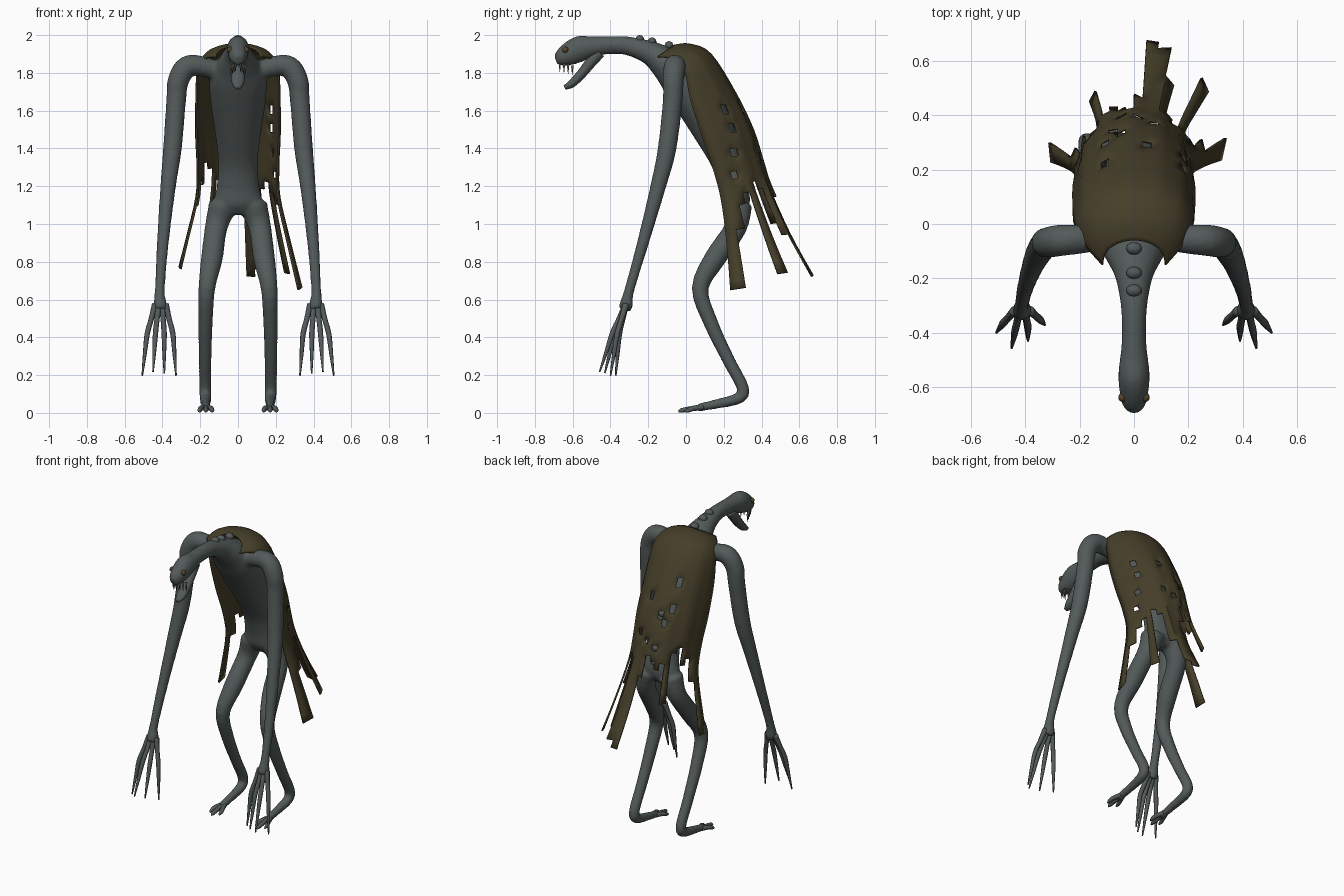
import bpy, bmesh, math
from mathutils import Vector

if "Cube" in bpy.data.objects:
    bpy.data.objects.remove(bpy.data.objects["Cube"])


def material(name, rgb):
    m = bpy.data.materials.new(name)
    m.use_nodes = True
    m.diffuse_color = (*rgb, 1)
    bsdf = m.node_tree.nodes["Principled BSDF"]
    bsdf.inputs["Base Color"].default_value = (*rgb, 1)
    bsdf.inputs["Roughness"].default_value = 0.8
    return m


SKIN = material("grey skin", (0.086, 0.104, 0.101))
CLOTH = material("brown cloth", (0.06, 0.048, 0.022))
EYE = material("amber eye", (0.095, 0.06, 0.022))
TOOTH = material("dull tooth", (0.11, 0.11, 0.09))


def finish(name, bm, mat):
    bmesh.ops.recalc_face_normals(bm, faces=bm.faces)
    me = bpy.data.meshes.new(name)
    bm.to_mesh(me)
    bm.free()
    me.materials.append(mat)
    for p in me.polygons:
        p.use_smooth = True
    ob = bpy.data.objects.new(name, me)
    bpy.context.collection.objects.link(ob)
    return ob


def spline(rows, steps):
    """Smooth curve through rows of numbers (Catmull-Rom)."""
    v = [Vector(r) for r in rows]
    out = []
    for i in range(len(v) - 1):
        a, b, c, d = v[max(i - 1, 0)], v[i], v[i + 1], v[min(i + 2, len(v) - 1)]
        for k in range(steps):
            t = k / steps
            out.append(0.5 * (2 * b + (c - a) * t + (2 * a - 5 * b + 4 * c - d) * t ** 2
                              + (3 * b - a - 3 * c + d) * t ** 3))
    return out + [v[-1]]


def tube(bm, rows, sides=14, steps=4):
    """Sweep along rows of x, y, z, sideways radius, other radius."""
    pts = spline(rows, steps)
    rings = []
    side = None
    for i, p in enumerate(pts):
        d = (pts[min(i + 1, len(pts) - 1)] - pts[max(i - 1, 0)])[:3]
        d = Vector(d).normalized()
        if side is None:
            side = Vector((1, 0, 0)) if abs(d.x) < 0.8 else Vector((0, 0, 1))
        side = (side - d * side.dot(d)).normalized()
        up = d.cross(side)
        c = Vector(p[:3])
        rings.append([bm.verts.new(c + side * p[3] * math.cos(a) + up * p[4] * math.sin(a))
                      for a in (2 * math.pi * k / sides for k in range(sides))])
    for r, s in zip(rings, rings[1:]):
        for k in range(sides):
            n = (k + 1) % sides
            bm.faces.new((r[k], r[n], s[n], s[k]))
    bm.faces.new(rings[0])
    bm.faces.new(rings[-1])


def mirrored(rows, s):
    """Flip x and double a single radius."""
    return [(s * r[0], r[1], r[2], r[3], r[-1]) for r in rows]


def ball(name, loc, size, mat):
    bm = bmesh.new()
    bmesh.ops.create_uvsphere(bm, u_segments=14, v_segments=10, radius=1)
    bmesh.ops.scale(bm, vec=size, verts=bm.verts)
    bmesh.ops.translate(bm, vec=loc, verts=bm.verts)
    return finish(name, bm, mat)


# Body: pelvis to snout, arms and legs, blended into one skin
SPINE = [(.27, 1.05, .09, .04), (.265, 1.11, .128, .075), (.25, 1.2, .113, .076),
         (.215, 1.33, .105, .083), (.145, 1.5, .125, .11), (.055, 1.66, .148, .12),
         (-.03, 1.78, .15, .115), (-.12, 1.86, .105, .085), (-.2, 1.91, .068, .062),
         (-.32, 1.945, .047, .049), (-.44, 1.945, .046, .049), (-.5, 1.938, .053, .056),
         (-.56, 1.928, .058, .069), (-.62, 1.9, .053, .062), (-.665, 1.878, .042, .045),
         (-.69, 1.868, .022, .025)]
ARM = [(.08, -.04, 1.8, .05), (.19, -.055, 1.835, .054), (.27, -.06, 1.832, .059),
       (.316, -.068, 1.76, .057), (.327, -.07, 1.66, .053), (.347, -.1, 1.4, .05),
       (.37, -.147, 1.2, .042), (.398, -.228, .9, .032), (.414, -.3, .65, .027),
       (.412, -.315, .58, .036), (.412, -.325, .545, .033)]
LEG = [(.08, .275, 1.1, .077), (.116, .262, .98, .06), (.138, .155, .82, .058),
       (.165, .075, .66, .045), (.172, .13, .48, .039), (.174, .225, .28, .034),
       (.174, .3, .135, .033), (.172, .28, .078, .031), (.17, .15, .045, .025),
       (.17, .06, .027, .022)]
bm = bmesh.new()
tube(bm, [(0, *r) for r in SPINE], sides=20)
for s in (-1, 1):
    tube(bm, mirrored(ARM, s))
    tube(bm, mirrored(LEG, s))
body = finish("body", bm, SKIN)
remesh = body.modifiers.new("blend", "REMESH")
remesh.mode = "VOXEL"
remesh.voxel_size = 0.011
remesh.use_smooth_shade = True
soften = body.modifiers.new("soften", "SMOOTH")
soften.iterations = 5

# Fingers and toes
TIPS = [(.507, -.4, .197), (.45, -.457, .217), (.39, -.43, .21), (.328, -.372, .197)]
for s, label in ((-1, "right"), (1, "left")):
    bm = bmesh.new()
    for i, tip in enumerate(TIPS):
        root = Vector((.438 - .018 * i, -.318, .575))
        knuckle = root.lerp(Vector(tip), .42) + Vector((.014 - .01 * i, -.012, 0))
        tube(bm, mirrored([(*root, .018), (*root.lerp(knuckle, .5), .014), (*knuckle, .014),
                           (*knuckle.lerp(Vector(tip), .5), .01), (*tip, .004)], s), sides=8)
    finish(label + "_fingers", bm, SKIN)
    bm = bmesh.new()
    for dx in (-.033, 0, .033):
        end = -.04 + abs(dx)
        tube(bm, mirrored([(.17 + dx * .2, .09, .03, .016), (.17 + dx * .8, .04, .024, .014),
                           (.17 + dx, end + .02, .014, .012), (.17 + dx, end, .007, .005)], s),
             sides=8)
    finish(label + "_toes", bm, SKIN)

# Lower jaw, teeth and eyes
bm = bmesh.new()
tube(bm, [(0, -.46, 1.91, .036, .035), (0, -.505, 1.855, .038, .03), (0, -.555, 1.793, .037, .026),
          (0, -.605, 1.743, .032, .022), (0, -.643, 1.722, .015, .012)])
finish("lower_jaw", bm, SKIN)
bm = bmesh.new()
for s in (-1, 1):
    for i in range(4):
        x, y = s * (.013 + .008 * i), -.668 + .022 * i
        z = 1.858 - .006 * i
        tube(bm, [(x, y, z, .008, .008), (x, y, z - .052, .001, .001)], sides=6, steps=1)
finish("teeth", bm, TOOTH)
for s, label in ((-1, "right"), (1, "left")):
    ball(label + "_eye", (s * .041, -.638, 1.922), (.017, .017, .017), EYE)

# Knobs down the spine
KNOBS = [(-.245, 1.977), (-.18, 1.965), (-.09, 1.945), (.06, 1.84), (.13, 1.73), (.19, 1.62),
         (.25, 1.49), (.29, 1.38), (.31, 1.28), (.325, 1.19)]
for i, (y, z) in enumerate(KNOBS):
    ball("spine_knob_%d" % (i + 1), (0, y, z), (.029, .023, .023), SKIN)

# Tattered cloak: rows of back y, back z, half width, edge y, edge z
CLOAK = [(-.06, 1.945, .115, -.15, 1.885), (.02, 1.95, .175, -.08, 1.875),
         (.13, 1.898, .212, -.01, 1.81), (.26, 1.69, .22, .022, 1.66),
         (.35, 1.5, .22, .085, 1.46), (.4, 1.34, .212, .14, 1.3), (.445, 1.2, .217, .185, 1.13),
         (.56, .95, .27, .215, .9), (.69, .725, .33, .235, .65)]
STEPS, COLS = 4, 22
# Where each strip ends, from the right edge round to the left edge
ENDS = [30, 25, 22, 23, 20, 21, 27, 23, 24, 23, 22, 25, 32, 31, 28, 24, 23, 31, 24, 25, 27, 32]
HOLES = {(7, 14), (9, 15), (12, 13), (7, 11), (17, 13), (17, 15), (8, 16), (18, 18),
         (13, 18), (11, 19), (9, 20), (19, 21)}
bm = bmesh.new()
grid = []
for i, (by, bz, w, ey, ez) in enumerate(spline(CLOAK, STEPS)):
    row = []
    for k in range(COLS + 1):
        a = math.pi * (k / COLS - .5)
        c = max(math.cos(a), 0) ** .9
        fold = 1 + .025 * math.sin(k * 1.9) * i / 20
        row.append(bm.verts.new((w * math.sin(a) * fold, ey + (by - ey) * c * fold,
                                 ez + (bz - ez) * c)))
    grid.append(row)
for i in range(len(grid) - 1):
    for k in range(COLS):
        if i < ENDS[k] and (k, i) not in HOLES:
            bm.faces.new((grid[i][k], grid[i][k + 1], grid[i + 1][k + 1], grid[i + 1][k]))
bmesh.ops.delete(bm, geom=[v for v in bm.verts if not v.link_faces], context="VERTS")
cloak = finish("cloak", bm, CLOTH)
thick = cloak.modifiers.new("thickness", "SOLIDIFY")
thick.thickness = 0.01
thick.offset = 0
bpy.ops.object.select_all(action="DESELECT")
cloak.select_set(True)
bpy.context.view_layer.objects.active = cloak
bpy.ops.object.shade_smooth_by_angle(angle=math.radians(40))
